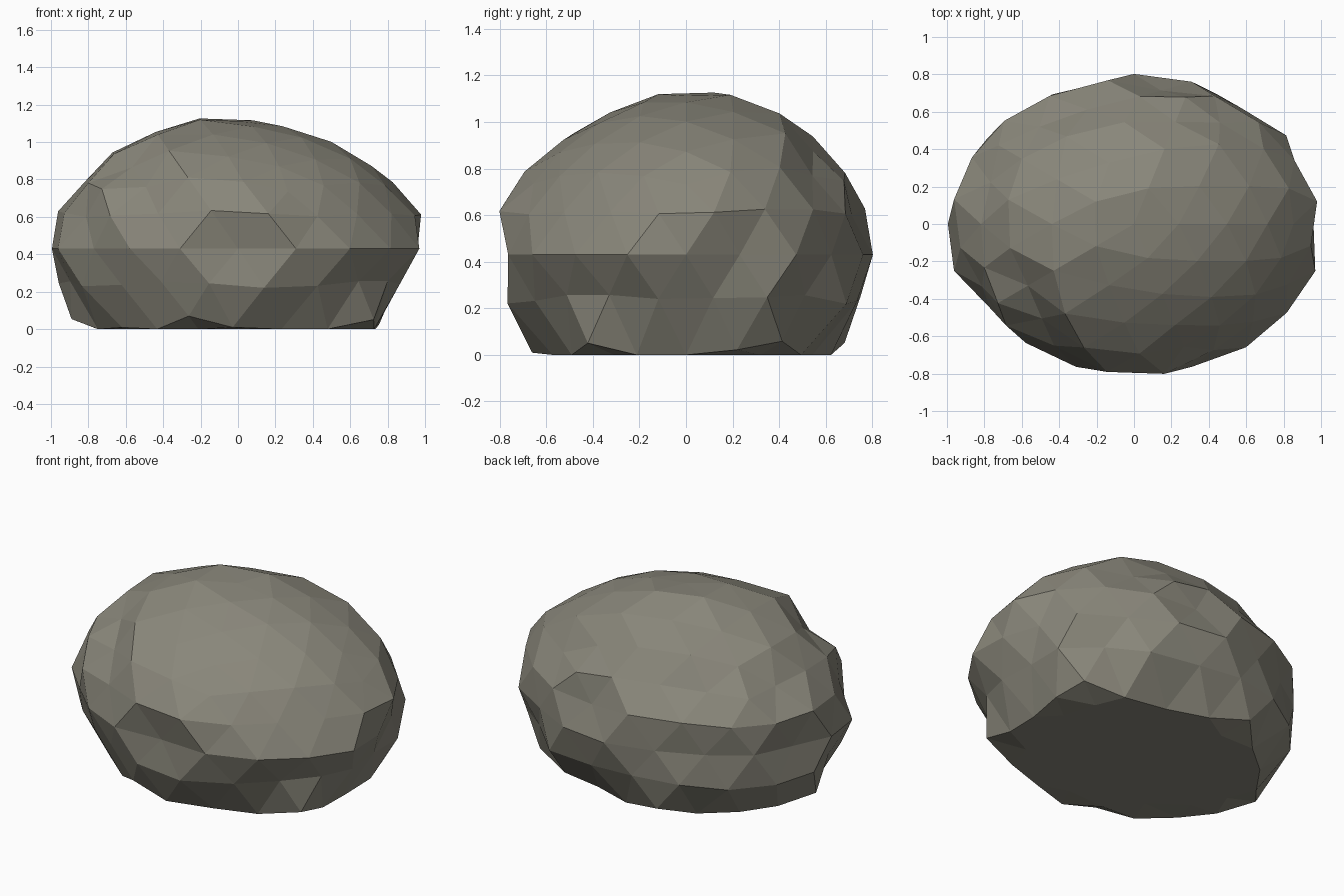
import bpy, bmesh, random
from mathutils import Vector

cube = bpy.data.objects.get("Cube")
if cube:
    bpy.data.objects.remove(cube, do_unlink=True)
random.seed(7)

# Weathered stone colour
stone = bpy.data.materials.new("grey_stone")
stone.use_nodes = True
COLOUR = (0.25, 0.24, 0.195, 1)
stone.diffuse_color = COLOUR
stone.node_tree.nodes["Principled BSDF"].inputs["Base Color"].default_value = COLOUR

# Overall form: a squat ovoid
WIDTH, DEPTH, RISE, MIDDLE = 1.0, 0.8, 0.71, 0.43
FOOT_INSET = 0.9

# Rock layers along a tilted axis: position and outward scale, ledge then groove
AXIS = Vector((0.5, -0.4, 0.77)).normalized()
LAYERS = [(-1, 1.0), (-0.68, 1.0), (-0.57, 0.91), (-0.5, 1.0), (-0.25, 1.02),
          (-0.11, 0.93), (0.03, 0.98), (0.22, 1.01), (0.29, 0.98), (0.4, 0.92),
          (0.48, 1.0), (0.62, 1.02), (0.7, 1.0), (0.78, 0.96), (1.01, 0.93)]

# Local worn hollows and one swelling: direction, reach, amount
WEAR = [((0.95, 0.1, -0.25), 0.35, -0.11),
        ((-0.7, -0.65, -0.3), 0.35, -0.09),
        ((0, -0.95, 0.3), 0.4, 0.04)]


def layer_scale(t):
    for (t0, s0), (t1, s1) in zip(LAYERS, LAYERS[1:]):
        if t <= t1:
            return s0 + (s1 - s0) * (t - t0) / (t1 - t0)


def wear(d):
    return sum(amount * max(0, 1 - ((d - Vector(spot)).length / reach) ** 2)
               for spot, reach, amount in WEAR)


# Boulder: faceted ball pushed in and out by the layers, flat on the ground
bm = bmesh.new()
bmesh.ops.create_icosphere(bm, subdivisions=3, radius=1)
for v in bm.verts:
    d = v.co.normalized()
    s = layer_scale(d.dot(AXIS)) + wear(d) + random.uniform(-0.006, 0.006)
    # The underside steepens towards the ground
    rise = RISE if d.z > 0 else 0.6 - 0.55 * d.z
    z = MIDDLE + d.z * rise * s
    if z < 0:
        s *= FOOT_INSET
    v.co = (d.x * WIDTH * s, d.y * DEPTH * s, max(0, z))

bmesh.ops.recalc_face_normals(bm, faces=bm.faces)
mesh = bpy.data.meshes.new("boulder")
bm.to_mesh(mesh)
bm.free()
mesh.materials.append(stone)
boulder = bpy.data.objects.new("boulder", mesh)
bpy.context.scene.collection.objects.link(boulder)
